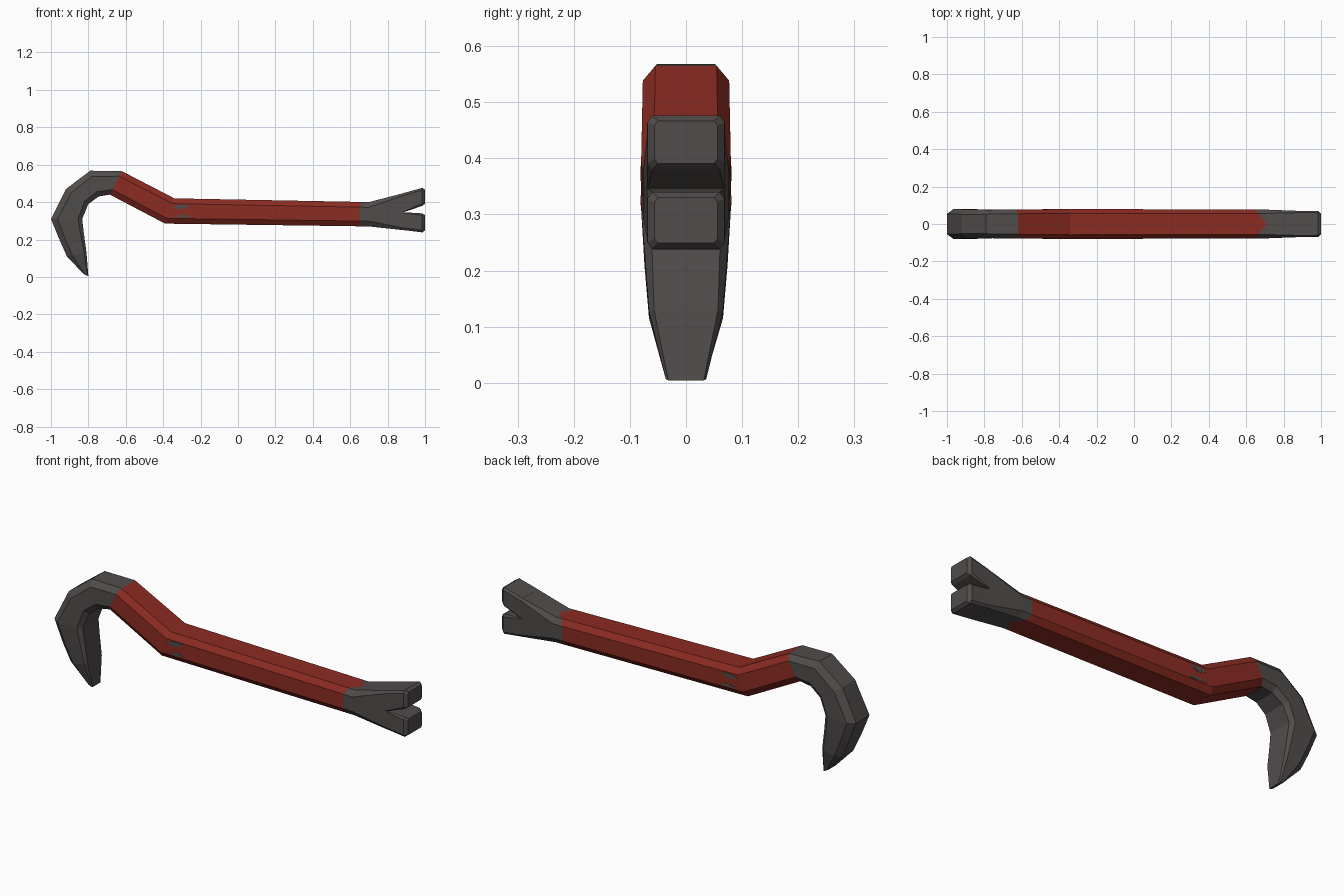
import bpy
import bmesh
from mathutils import Vector

if "Cube" in bpy.data.objects:
    bpy.data.objects.remove(bpy.data.objects["Cube"], do_unlink=True)


def material(name, rgb):
    m = bpy.data.materials.new(name)
    m.use_nodes = True
    m.diffuse_color = (*rgb, 1)
    bsdf = m.node_tree.nodes["Principled BSDF"]
    bsdf.inputs["Base Color"].default_value = (*rgb, 1)
    bsdf.inputs["Roughness"].default_value = 0.7
    return m


STEEL = material("dark steel", (0.080, 0.073, 0.070))
PAINT = material("red paint", (0.26, 0.025, 0.016))


def finish(name, bm, mats):
    bmesh.ops.recalc_face_normals(bm, faces=bm.faces)
    mesh = bpy.data.meshes.new(name)
    bm.to_mesh(mesh)
    bm.free()
    for m in mats:
        mesh.materials.append(m)
    obj = bpy.data.objects.new(name, mesh)
    bpy.context.collection.objects.link(obj)
    return obj


def loft(stations):
    """Skin chamfered sections: outer x, z, inner x, z, half width, outer and inner chamfer."""
    bm = bmesh.new()
    rings = []
    for ox, oz, ix, iz, w, co, ci in stations:
        out, inn = Vector((ox, 0, oz)), Vector((ix, 0, iz))
        down = (inn - out).normalized()
        half = [(out, w - co * 0.75), (out + down * co, w),
                (inn - down * ci, w), (inn, w - ci * 0.75)]
        pts = [p + Vector((0, y, 0)) for p, y in half]
        pts += [p - Vector((0, y, 0)) for p, y in reversed(half)]
        rings.append([bm.verts.new(p) for p in pts])
    for a, b in zip(rings, rings[1:]):
        for i in range(len(a)):
            j = (i + 1) % len(a)
            bm.faces.new((a[i], a[j], b[j], b[i]))
    bm.faces.new(rings[0])
    bm.faces.new(rings[-1])
    return bm


# Bar: hooked claw, bent neck and straight shaft, flaring towards the fork
bar = loft([
    (-0.825, 0.015, -0.80, 0.004, 0.036, 0.006, 0.006),
    (-0.915, 0.11, -0.81, 0.13, 0.066, 0.03, 0.012),
    (-0.955, 0.20, -0.825, 0.24, 0.074, 0.03, 0.018),
    (-1.00, 0.31, -0.833, 0.31, 0.080, 0.035, 0.022),
    (-0.92, 0.47, -0.80, 0.39, 0.078, 0.035, 0.025),
    (-0.79, 0.568, -0.745, 0.43, 0.076, 0.032, 0.028),
    (-0.62, 0.565, -0.685, 0.44, 0.077, 0.03, 0.03),
    (-0.34, 0.42, -0.39, 0.285, 0.080, 0.03, 0.03),
    (0.70, 0.40, 0.70, 0.27, 0.077, 0.028, 0.028),
    (0.885, 0.448, 0.885, 0.25, 0.070, 0.012, 0.012),
])


def cut(bm, point, normal, faces):
    edges = {e for f in faces for e in f.edges}
    verts = {v for f in faces for v in f.verts}
    bmesh.ops.bisect_plane(bm, geom=list(verts) + list(edges) + list(faces),
                           plane_co=point, plane_no=normal, dist=1e-5)


# Pointed edge of the paint near the fork, cut separately on each side
PAINT_END, SLANT = 0.71, 0.8
near_fork = [f for f in bar.faces if f.calc_center_median().x > 0]
cut(bar, (0, 0, 0), (0, 1, 0), near_fork)
for side in (1, -1):
    faces = [f for f in bar.faces if f.calc_center_median().y * side > 1e-4
             and f.calc_center_median().x > 0]
    cut(bar, (PAINT_END, 0, 0), (1, SLANT * side, 0), faces)

# Paint everything between the hook joint and the pointed edge
hook_top, hook_low = Vector((-0.62, 0, 0.565)), Vector((-0.685, 0, 0.44))
across = (hook_top - hook_low).cross(Vector((0, -1, 0))).normalized()
if across.x < 0:
    across.negate()
for f in bar.faces:
    c = f.calc_center_median()
    if (c - hook_top).dot(across) > 0 and c.x > -0.69 and c.x + SLANT * abs(c.y) < PAINT_END:
        f.material_index = 1
finish("bar", bar, [STEEL, PAINT])

# Two fork prongs with a notch between them
upper = [
    (0.88, 0.447, 0.88, 0.344, 0.070, 0.012, 0.002),
    (0.985, 0.476, 0.985, 0.380, 0.069, 0.012, 0.012),
    (1.00, 0.467, 1.00, 0.391, 0.056, 0.008, 0.008),
]
lower = [
    (0.88, 0.251, 0.88, 0.346, 0.070, 0.012, 0.002),
    (0.985, 0.238, 0.985, 0.340, 0.069, 0.012, 0.012),
    (1.00, 0.249, 1.00, 0.330, 0.056, 0.008, 0.008),
]
finish("upper_prong", loft(upper), [STEEL])
finish("lower_prong", loft(lower), [STEEL])

# Worn chips in the paint at the bend, on both sides
chips = bmesh.new()
for outline in ([(-0.35, 0.372), (-0.30, 0.36), (-0.25, 0.384), (-0.31, 0.386)],
                [(-0.35, 0.325), (-0.29, 0.316), (-0.25, 0.32), (-0.28, 0.334)]):
    for y in (-0.081, 0.081):
        base = chips.faces.new([chips.verts.new((x, y, z)) for x, z in outline])
        ext = bmesh.ops.extrude_face_region(chips, geom=[base])["geom"]
        bmesh.ops.translate(chips, vec=(0, -y * 0.05, 0),
                            verts=[v for v in ext if isinstance(v, bmesh.types.BMVert)])
finish("worn_chips", chips, [STEEL])
